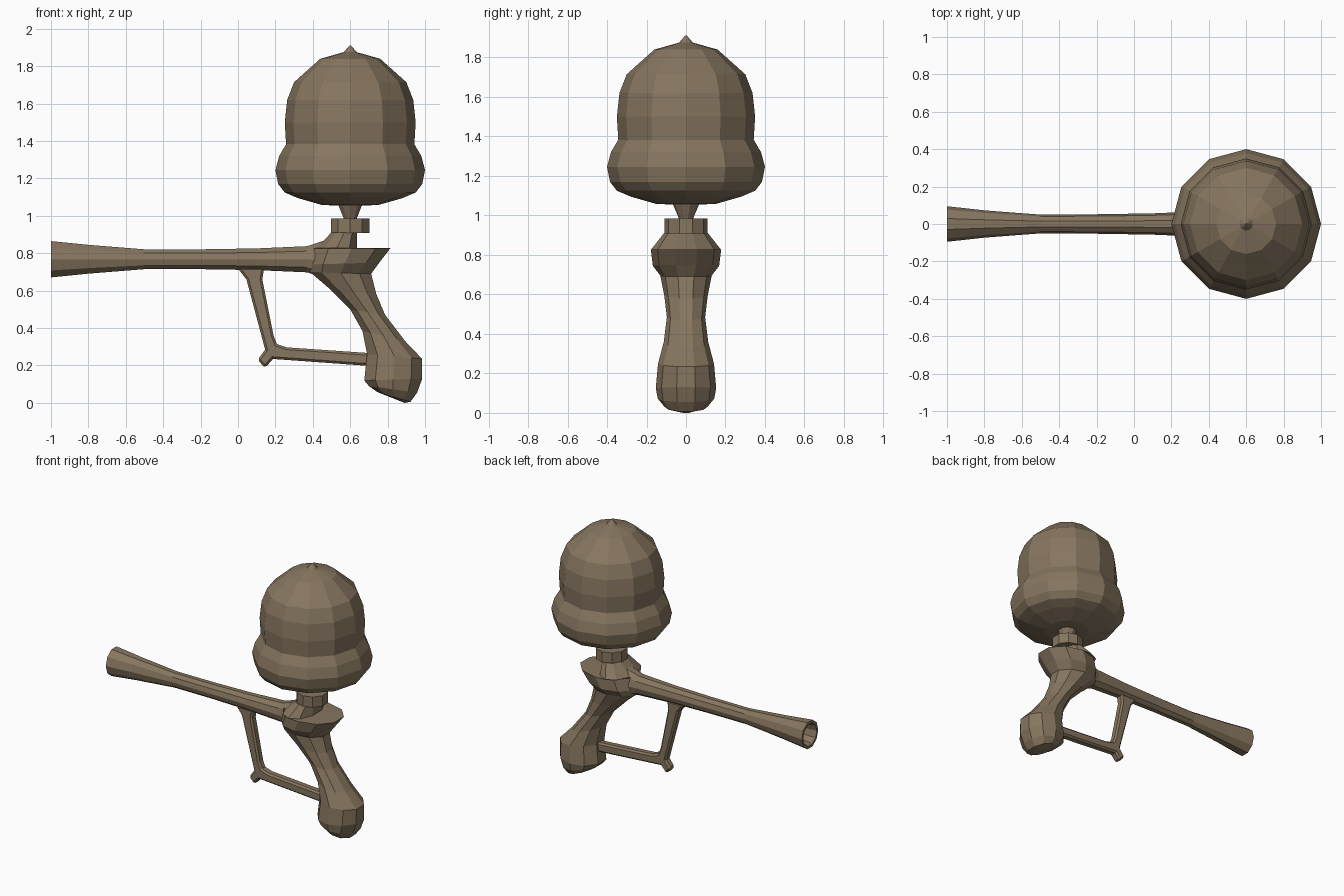
import bpy, bmesh
from math import pi, cos, sin

brown = bpy.data.materials.new("brown")
brown.diffuse_color = (0.24, 0.18, 0.115, 1)


def finish(name, bm):
    bmesh.ops.recalc_face_normals(bm, faces=bm.faces[:])
    me = bpy.data.meshes.new(name)
    bm.to_mesh(me)
    bm.free()
    me.materials.append(brown)
    ob = bpy.data.objects.new(name, me)
    bpy.context.collection.objects.link(ob)
    return ob


def loft(name, rings, n=10, flat=True):
    """Skin elliptical rings; each ring is (ax, az, bx, bz, half_width_y),
    a-b being its extent in the xz plane. flat puts an edge at a and b."""
    bm = bmesh.new()
    loops = []
    off = pi / n if flat else 0
    for ax, az, bx, bz, w in rings:
        loop = []
        for k in range(n):
            t = off + 2 * pi * k / n
            u = 0.5 + 0.5 * cos(t) / cos(off)
            loop.append(bm.verts.new((ax + (bx - ax) * u, w * sin(t), az + (bz - az) * u)))
        loops.append(loop)
    for lo, hi in zip(loops, loops[1:]):
        for k in range(n):
            j = (k + 1) % n
            bm.faces.new((lo[k], lo[j], hi[j], hi[k]))
    bm.faces.new(loops[0])
    bm.faces.new(loops[-1])
    return finish(name, bm)


def turned(name, profile, n, flat):
    cx = 0.6
    k = cos(pi / n) if flat else 1
    return loft(name, [(cx - r * k, z, cx + r * k, z, r) for r, z in profile], n, flat)


# Acorn: cup and nut in one turned shape
turned("acorn", [(0.06, 1.055), (0.15, 1.058), (0.28, 1.095), (0.35, 1.125), (0.385, 1.17),
                 (0.40, 1.245), (0.38, 1.32), (0.343, 1.383), (0.35, 1.5), (0.337, 1.62),
                 (0.30, 1.715), (0.16, 1.84), (0.035, 1.875), (0.003, 1.912)], 12, False)

# Stem and collar below the acorn
turned("acorn_stem", [(0.035, 0.97), (0.038, 0.99), (0.07, 1.065)], 10, True)
turned("collar", [(0.109, 0.908), (0.109, 0.985)], 10, True)

# Hub with rear spur, running down into the curved grip
loft("grip", [
    (0.50, 0.912, 0.637, 0.912, 0.11),
    (0.42, 0.828, 0.637, 0.828, 0.176),
    (0.405, 0.825, 0.815, 0.827, 0.178),
    (0.385, 0.74, 0.755, 0.75, 0.168),
    (0.385, 0.70, 0.712, 0.69, 0.13),
    (0.49, 0.61, 0.74, 0.58, 0.11),
    (0.60, 0.50, 0.787, 0.47, 0.097),
    (0.665, 0.385, 0.894, 0.33, 0.113),
    (0.69, 0.26, 0.985, 0.235, 0.142),
    (0.675, 0.12, 0.985, 0.13, 0.153),
    (0.70, 0.09, 0.958, 0.055, 0.143),
    (0.745, 0.058, 0.922, 0.006, 0.11),
    (0.79, 0.04, 0.89, 0.0, 0.05),
])

# Flared barrel with a hollow muzzle
barrel = [(-0.7, 0.04, 0.04), (-0.8, 0.05, 0.05), (-0.99, 0.073, 0.073), (-1.0, 0.078, 0.078),
          (-1.0, 0.097, 0.095), (-0.8, 0.077, 0.073), (-0.5, 0.053, 0.05), (-0.2, 0.053, 0.052),
          (0.1, 0.058, 0.057), (0.37, 0.07, 0.068), (0.52, 0.12, 0.10)]
loft("barrel", [(x, 0.768 - h, x, 0.768 + h, w) for x, h, w in barrel])

# Trigger guard: bent bar outline given thickness
outline = [(0.0, 0.725), (0.01, 0.705), (0.045, 0.66), (0.145, 0.285), (0.105, 0.23),
           (0.145, 0.187), (0.187, 0.235), (0.67, 0.2), (0.75, 0.2), (0.75, 0.265),
           (0.68, 0.268), (0.26, 0.297), (0.208, 0.315), (0.19, 0.36), (0.13, 0.66),
           (0.14, 0.725)]
bm = bmesh.new()
face = bm.faces.new([bm.verts.new((x, -0.03, z)) for x, z in outline])
ext = bmesh.ops.extrude_face_region(bm, geom=[face])
bmesh.ops.translate(bm, vec=(0, 0.06, 0), verts=[v for v in ext["geom"] if isinstance(v, bmesh.types.BMVert)])
guard = finish("trigger_guard", bm)
bevel = guard.modifiers.new("bevel", 'BEVEL')
bevel.width = 0.012
bevel.segments = 1
bevel.limit_method = 'ANGLE'
bevel.angle_limit = 1.2
